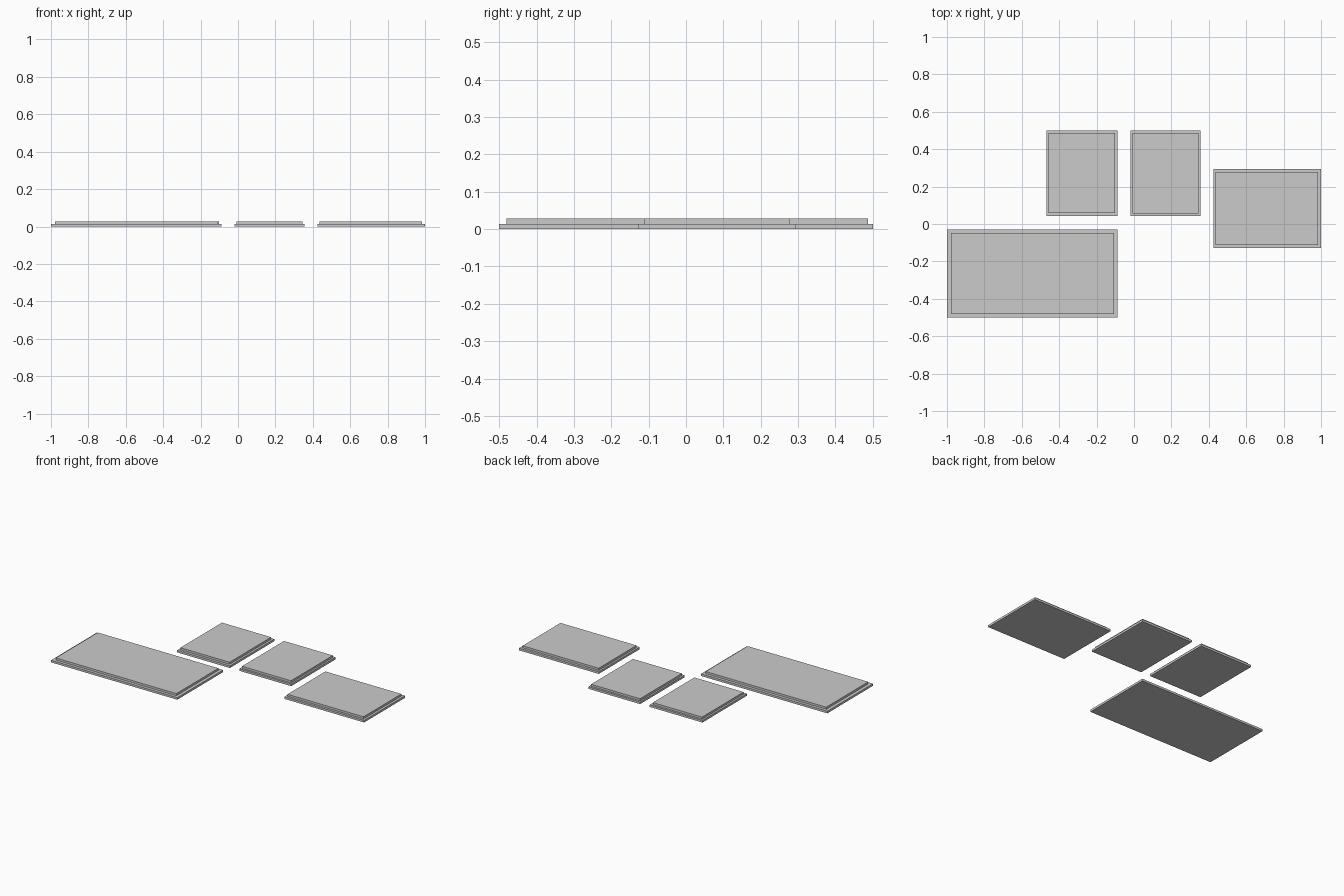
import bpy

if "Cube" in bpy.data.objects:
    bpy.data.objects.remove(bpy.data.objects["Cube"])

STEP = 0.0138   # thickness of each slab layer


def box(name, x0, x1, y0, y1, z0, z1):
    bpy.ops.mesh.primitive_cube_add(size=1)
    ob = bpy.context.object
    ob.name = name
    for v in ob.data.vertices:
        v.co = (x1 if v.co.x > 0 else x0,
                y1 if v.co.y > 0 else y0,
                z1 if v.co.z > 0 else z0)
    return ob


# Each panel: name, base rectangle (x0, x1, y0, y1), raised rectangle
panels = [
    ("wide_panel", (-1.0, -0.088, -0.5, -0.029), (-0.979, -0.108, -0.481, -0.048)),
    ("left_panel", (-0.469, -0.088, 0.042, 0.5), (-0.457, -0.102, 0.059, 0.487)),
    ("middle_panel", (-0.019, 0.355, 0.042, 0.5), (-0.009, 0.344, 0.055, 0.487)),
    ("right_panel", (0.424, 1.0, -0.127, 0.294), (0.436, 0.985, -0.112, 0.278)),
]

# Base slab with a slightly smaller slab stacked on top
for name, base, raised in panels:
    box(name + "_base", *base, 0, STEP)
    box(name + "_top", *raised, STEP, 2 * STEP)
